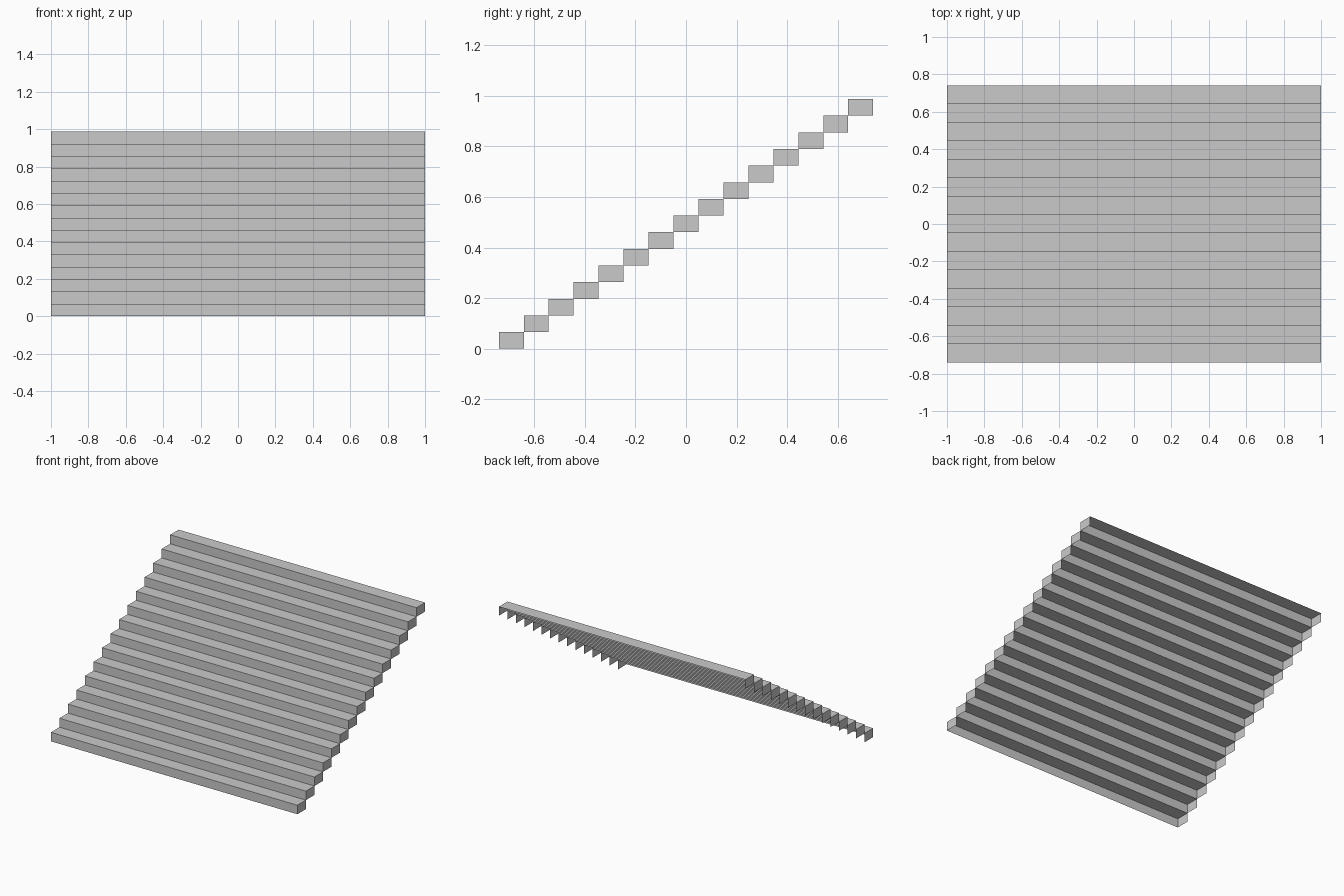
import bpy
import bmesh

# Remove the default cube
cube = bpy.data.objects.get("Cube")
if cube:
    bpy.data.objects.remove(cube, do_unlink=True)

STEPS = 15
WIDTH, DEPTH, HEIGHT = 2.0, 1.48, 0.987
TREAD = DEPTH / STEPS
RISE = HEIGHT / STEPS

# Plain grey stone
grey = bpy.data.materials.new("grey")
grey.use_nodes = True
colour = (0.59, 0.59, 0.59, 1)
grey.diffuse_color = colour
grey.node_tree.nodes["Principled BSDF"].inputs["Base Color"].default_value = colour


def make_step_mesh():
    """A hollow step: tread, riser and two ends, open at the back and below."""
    bm = bmesh.new()
    bmesh.ops.create_cube(bm, size=1)
    bmesh.ops.scale(bm, vec=(WIDTH, TREAD, RISE), verts=bm.verts)
    bm.normal_update()
    hidden = [f for f in bm.faces if f.normal.y > 0.5 or f.normal.z < -0.5]
    bmesh.ops.delete(bm, geom=hidden, context="FACES")
    mesh = bpy.data.meshes.new("step")
    bm.to_mesh(mesh)
    bm.free()
    mesh.materials.append(grey)
    return mesh


# Steps sharing one mesh, each meeting the next along one edge, rising to the back
step_mesh = make_step_mesh()
for i in range(STEPS):
    step = bpy.data.objects.new(f"step_{i + 1}", step_mesh)
    step.location = (0, -DEPTH / 2 + (i + 0.5) * TREAD, (i + 0.5) * RISE)
    bpy.context.collection.objects.link(step)
